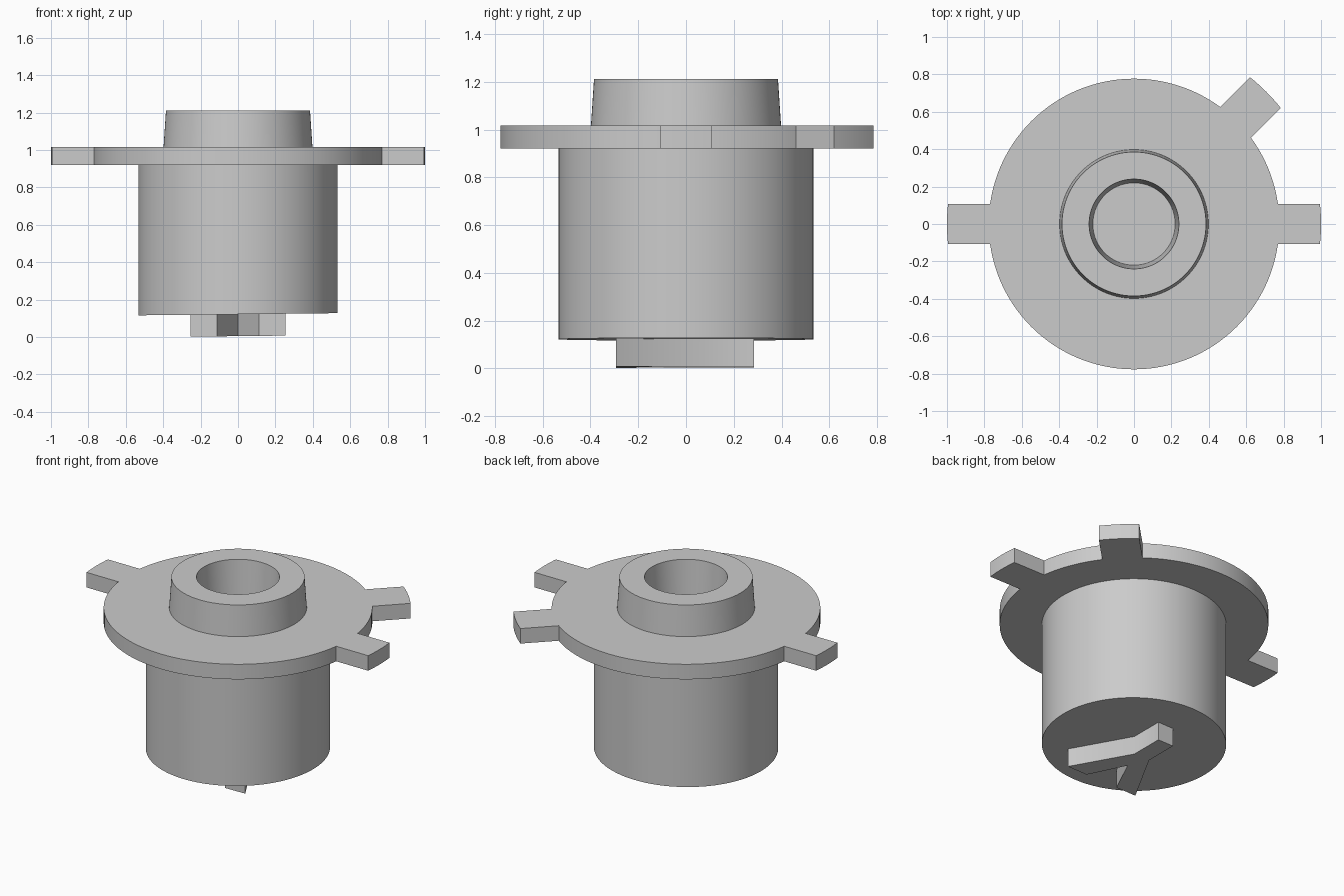
import bpy, bmesh
from math import pi, sin, cos, asin, radians
from mathutils import Matrix

TILT = 0.011        # slight slope of the underside along x
FLANGE_R = 0.777
FLANGE_LOW, FLANGE_TOP = 0.92, 1.016

cube = bpy.data.objects.get("Cube")
if cube:
    bpy.data.objects.remove(cube, do_unlink=True)


def finish(name, bm):
    """Turn a bmesh into a named object with smooth sides and sharp edges."""
    bmesh.ops.recalc_face_normals(bm, faces=bm.faces)
    mesh = bpy.data.meshes.new(name)
    bm.to_mesh(mesh)
    bm.free()
    obj = bpy.data.objects.new(name, mesh)
    bpy.context.collection.objects.link(obj)
    bpy.ops.object.select_all(action='DESELECT')
    obj.select_set(True)
    bpy.context.view_layer.objects.active = obj
    bpy.ops.object.shade_smooth_by_angle(angle=radians(30))
    return obj


def lathe(profile, steps=128):
    """Revolve (radius, z) points about the z axis."""
    bm = bmesh.new()
    verts = [bm.verts.new((r, 0, z)) for r, z in profile]
    edges = [bm.edges.new(pair) for pair in zip(verts, verts[1:])]
    bmesh.ops.spin(bm, geom=verts + edges, cent=(0, 0, 0), axis=(0, 0, 1),
                   angle=2 * pi, steps=steps)
    bmesh.ops.remove_doubles(bm, verts=bm.verts, dist=1e-5)
    return bm


def prism(outline, low, high):
    """Extrude a flat outline from low to high."""
    bm = bmesh.new()
    face = bm.faces.new([bm.verts.new((x, y, low)) for x, y in outline])
    grown = bmesh.ops.extrude_face_region(bm, geom=[face])["geom"]
    top = [v for v in grown if isinstance(v, bmesh.types.BMVert)]
    bmesh.ops.translate(bm, verts=top, vec=(0, 0, high - low))
    return bm


def tilt_underside(bm):
    for v in bm.verts:
        if v.co.z < 0.2:
            v.co.z += TILT * v.co.x


# Barrel, flange, tapered collar and blind bore in one turned piece
body = lathe([
    (0, 0.122), (0.533, 0.122), (0.533, FLANGE_LOW),
    (FLANGE_R, FLANGE_LOW), (FLANGE_R, FLANGE_TOP),
    (0.398, FLANGE_TOP), (0.385, 1.212),
    (0.24, 1.212), (0.22, FLANGE_LOW), (0, FLANGE_LOW),
])
tilt_underside(body)
finish("flanged_body", body)


# Radial tabs with rounded ends, seated on the rim of the flange
def tab(name, angle, half_width):
    def arc(radius, steps=8):
        a = asin(half_width / radius)
        angles = [a * (2 * i / steps - 1) for i in range(steps + 1)]
        return [(radius * cos(t), radius * sin(t)) for t in angles]

    bm = prism(arc(1.0) + arc(FLANGE_R - 0.001)[::-1], FLANGE_LOW, FLANGE_TOP)
    bmesh.ops.rotate(bm, verts=bm.verts, cent=(0, 0, 0),
                     matrix=Matrix.Rotation(radians(angle), 3, 'Z'))
    finish(name, bm)


tab("left_tab", 0, 0.108)
tab("diagonal_tab", 45, 0.117)
tab("right_tab", 180, 0.108)

# Three-armed drive key under the barrel, mirrored about x = 0
half = [(0.055, 0.285), (0.055, 0.07), (0.255, -0.292), (0.113, -0.292)]
outline = half + [(0, -0.057)] + [(-x, y) for x, y in reversed(half)]
key = prism(outline, 0.005, 0.14)
tilt_underside(key)
finish("drive_key", key)
